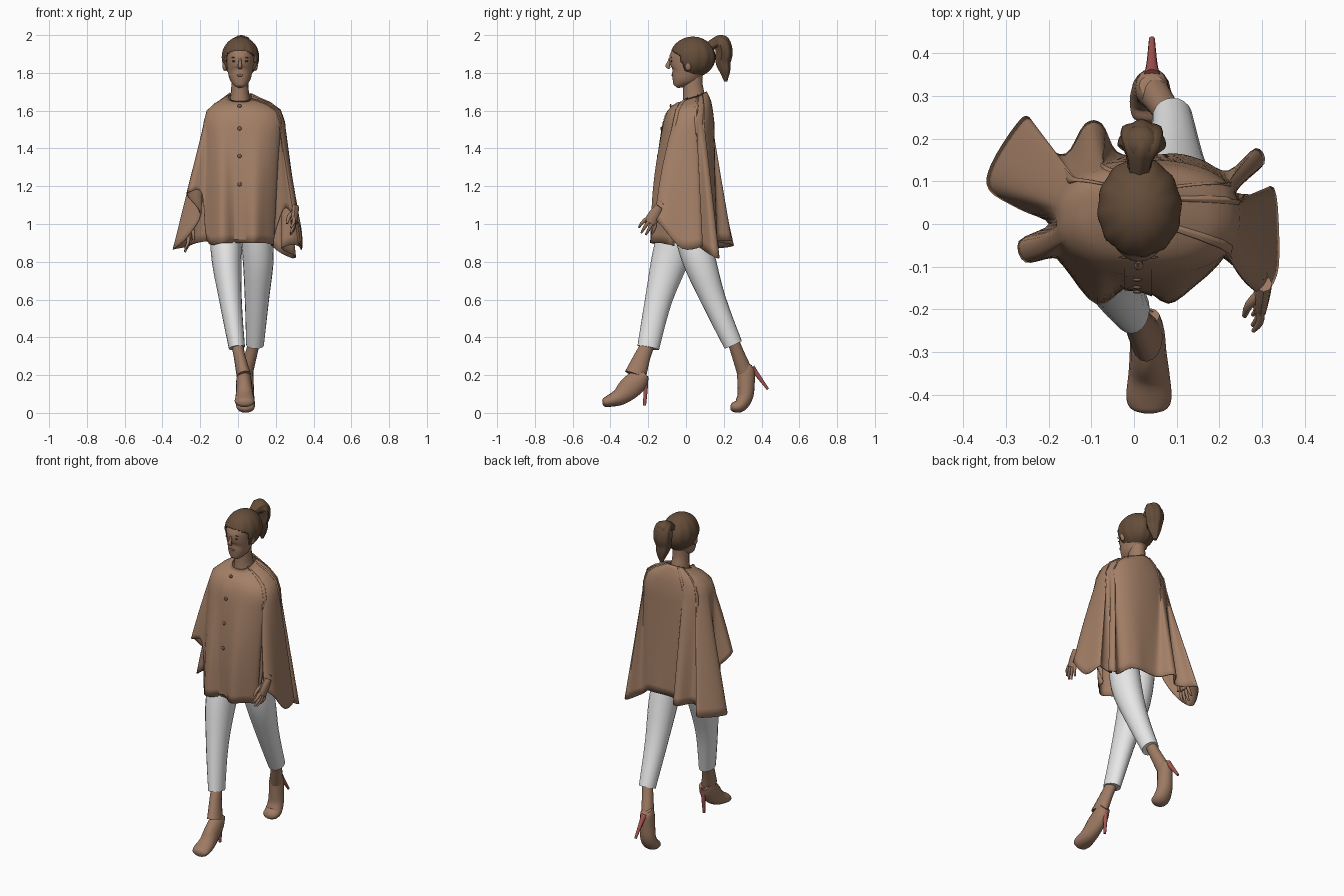
import bpy, bmesh, math
from mathutils import Vector


def material(name, rgb):
    m = bpy.data.materials.new(name)
    m.diffuse_color = (*rgb, 1)
    return m


TAN = material("tan wool", (0.37, 0.215, 0.135))
SKIN = material("skin", (0.34, 0.195, 0.125))
HAIR = material("brown hair", (0.13, 0.075, 0.042))
WHITE = material("white cotton", (0.80, 0.80, 0.80))
RED = material("red heel", (0.36, 0.09, 0.08))
DARK = material("dark brown", (0.07, 0.04, 0.03))
LIP = material("lips", (0.28, 0.11, 0.085))
BUTTON = material("brown button", (0.20, 0.115, 0.07))


def finish(name, bm, mat, angle=50):
    bmesh.ops.recalc_face_normals(bm, faces=bm.faces)
    me = bpy.data.meshes.new(name)
    bm.to_mesh(me)
    bm.free()
    ob = bpy.data.objects.new(name, me)
    bpy.context.collection.objects.link(ob)
    me.materials.append(mat)
    bpy.ops.object.select_all(action='DESELECT')
    ob.select_set(True)
    bpy.context.view_layer.objects.active = ob
    bpy.ops.object.shade_smooth_by_angle(angle=math.radians(angle))
    return ob


def spline(pts, sub, closed=False):
    """Catmull-Rom through tuples of any length."""
    n, out = len(pts), []
    for i in range(n if closed else n - 1):
        idx = [i - 1, i, i + 1, i + 2]
        p = [pts[k % n] if closed else pts[min(max(k, 0), n - 1)] for k in idx]
        for s in range(sub):
            t = s / sub
            out.append(tuple(0.5 * (2 * b + (c - a) * t + (2 * a - 5 * b + 4 * c - d) * t * t
                                    + (3 * b - a - 3 * c + d) * t ** 3) for a, b, c, d in zip(*p)))
    return out if closed else out + [tuple(pts[-1])]


def skin_rings(bm, rings, caps=True):
    rows = [[bm.verts.new(p) for p in r] for r in rings]
    n = len(rows[0])
    for r0, r1 in zip(rows, rows[1:]):
        for i in range(n):
            bm.faces.new((r0[i], r0[(i + 1) % n], r1[(i + 1) % n], r1[i]))
    if caps:
        bm.faces.new(rows[0])
        bm.faces.new(rows[-1])


def tube(name, pts, mat, sides=16, sub=4, bm=None, ripple=0.0):
    """Loft ellipses (x, y, z, half width along x, half depth) along a path."""
    path, rings = spline(pts, sub), []
    for i, p in enumerate(path):
        t = (Vector(path[min(i + 1, len(path) - 1)][:3]) - Vector(path[max(i - 1, 0)][:3])).normalized()
        side = (Vector((1, 0, 0)) - t * t.x).normalized()
        nrm = t.cross(side)
        ring = []
        for k in range(sides):
            a = 2 * math.pi * k / sides
            w = 1 + ripple * math.sin(a * 7)
            ring.append(Vector(p[:3]) + side * p[3] * w * math.cos(a) + nrm * p[4] * w * math.sin(a))
        rings.append(ring)
    own = bm is None
    bm = bm or bmesh.new()
    skin_rings(bm, rings)
    return finish(name, bm, mat) if own else None


def blob(name, loc, size, mat, seg=16):
    bm = bmesh.new()
    bmesh.ops.create_uvsphere(bm, u_segments=seg, v_segments=seg // 2, radius=1)
    for v in bm.verts:
        v.co = Vector((v.co.x * size[0] + loc[0], v.co.y * size[1] + loc[1], v.co.z * size[2] + loc[2]))
    return finish(name, bm, mat)


# Cape: neck and shoulder rings lofted down to a folded, uneven hem
hem = [(0, -.14, .90), (.08, -.187, .90), (.14, -.14, .90), (.19, -.085, .89), (.18, -.06, .90),
       (.24, -.105, 1.08), (.295, -.165, 1.04), (.335, -.12, .98), (.34, -.02, .87), (.328, .085, .88),
       (.285, .07, .89), (.235, .08, .87), (.305, .14, .83), (.285, .178, .82), (.22, .125, .85),
       (.16, .15, .90), (.10, .165, .91), (.02, .16, .91), (-.04, .17, .91), (-.075, .235, .91),
       (-.115, .235, .91), (-.16, .165, .91), (-.215, .19, .90), (-.245, .25, .89), (-.275, .235, .88),
       (-.335, .14, .87), (-.34, .08, .87), (-.27, .035, .93), (-.20, .0, 1.05), (-.27, -.04, 1.15),
       (-.255, -.09, 1.17), (-.19, -.08, 1.16), (-.165, -.10, .91), (-.085, -.19, .90)]
hem = spline(hem, 4, True)
CX, CY = .033, .015
yoke = [(.010, .045, .062, .066, 1.675, .025), (.016, .035, .095, .085, 1.662, .02),
        (.024, .028, .148, .105, 1.638, .014), (.030, .02, .196, .122, 1.60, .006), (CX, CY, .215, .135, 1.54, 0)]
rings = [[] for _ in range(len(yoke) + 14)]
for hx, hy, hz in hem:
    a = math.atan2(hy - CY, hx - CX)
    c, s = math.cos(a), math.sin(a)
    sq = lambda v: math.copysign(abs(v) ** .85, v)
    for j, (x, y, rx, ry, z, tilt) in enumerate(yoke):
        rings[j].append((x + rx * sq(c), y + ry * sq(s), z + tilt * s))
    x0, y0, z0 = rings[len(yoke) - 1][-1]
    for k in range(1, 15):
        t = k / 14
        bust = .02 * math.sin(math.pi * t) * max(0, -s)
        rings[len(yoke) - 1 + k].append((x0 + (hx - x0) * t, y0 + (hy - y0) * t - bust, z0 + (hz - z0) * t))
bm = bmesh.new()
skin_rings(bm, rings, caps=False)
cape = finish("cape", bm, TAN)
mod = cape.modifiers.new("cloth thickness", 'SOLIDIFY')
mod.thickness = .006
bpy.context.view_layer.update()


def front_y(ob, x, z):
    hit, loc, *_ = ob.ray_cast(Vector((x, -1, z)), Vector((0, 1, 0)))
    return loc.y if hit else -.1


# Button placket and buttons on the cape front
bm = bmesh.new()
strip = [[bm.verts.new((x, front_y(cape, x, z) - .004, z)) for x in (-.022, .01, .042)]
         for z in [1.63 - .0475 * i for i in range(16)]]
for r0, r1 in zip(strip, strip[1:]):
    for i in range(2):
        bm.faces.new((r0[i], r0[i + 1], r1[i + 1], r1[i]))
finish("placket", bm, TAN)
for i, z in enumerate((1.625, 1.505, 1.36, 1.21)):
    blob(f"button_{i + 1}", (.008, front_y(cape, .008, z) - .006, z), (.011, .005, .011), BUTTON, 12)

# Trousers
tube("front_trouser_leg", [(-.04, .0, 1.08, .09, .10), (-.062, -.07, .86, .083, .103),
                           (-.04, -.145, .60, .060, .072), (-.006, -.2, .345, .043, .058)], WHITE, 20)
tube("back_trouser_leg", [(.08, .0, 1.08, .08, .09), (.106, .06, .84, .083, .09),
                          (.10, .145, .60, .064, .066), (.09, .25, .36, .047, .050)], WHITE, 20)
# Ankles
tube("front_ankle", [(-.004, -.202, .36, .031, .036), (.008, -.23, .30, .031, .043), (.03, -.268, .20, .038, .058)], SKIN)
tube("back_ankle", [(.088, .25, .38, .031, .032), (.072, .272, .32, .032, .034), (.045, .31, .22, .036, .042)], SKIN)
# Shoes
tube("front_shoe", [(.03, -.215, .205, .030, .028), (.031, -.25, .175, .040, .055), (.033, -.30, .130, .043, .060),
                    (.035, -.35, .086, .048, .046), (.035, -.405, .063, .053, .032), (.035, -.432, .055, .043, .024),
                    (.035, -.442, .053, .018, .012)], SKIN)
tube("back_shoe", [(.042, .325, .262, .03, .025), (.042, .318, .235, .038, .046), (.041, .318, .16, .042, .046),
                   (.04, .314, .09, .046, .042), (.04, .287, .04, .05, .036), (.04, .25, .03, .043, .026),
                   (.04, .236, .029, .018, .012)], SKIN)
# Stiletto heels
tube("front_heel", [(.03, -.215, .195, .02, .016), (.03, -.214, .14, .013, .013), (.03, -.219, .04, .007, .008)], RED, 10)
tube("back_heel", [(.042, .348, .24, .02, .018), (.042, .375, .205, .013, .013), (.042, .434, .125, .007, .007)], RED, 10)

# Sleeved arms under the cape
tube("forward_sleeve", [(.18, .03, 1.50, .04, .045), (.222, .03, 1.28, .038, .042),
                        (.262, -.05, 1.15, .03, .032), (.29, -.125, 1.10, .024, .026)], TAN)
tube("rear_sleeve", [(-.11, .04, 1.50, .04, .045), (-.185, .09, 1.25, .038, .042),
                     (-.255, .13, 1.0, .028, .03)], TAN)


def hand(name, wrist, down, spread, thumb):
    """Palm, four fingers and a thumb in one mesh."""
    bm = bmesh.new()
    w, d, s, th = Vector(wrist), Vector(down).normalized(), Vector(spread), Vector(thumb)

    def seg(points, r):
        tube("", [(*p, *q) for p, q in zip(points, r)], None, 8, 3, bm)
    seg([w - d * .02, w + d * .03, w + d * .08], [(.02, .022), (.02, .033), (.018, .034)])
    for i in range(4):
        b = w + d * .07 + s * (i - 1.5) * .018
        ln = (.062, .08, .076, .055)[i]
        seg([b, b + d * ln * .5 + s * (i - 1.5) * .006, b + d * ln + s * (i - 1.5) * .008 + Vector((-.012, 0, 0))],
            [(.010, .010), (.009, .009), (.005, .005)])
    seg([w + d * .01, w + d * .04 + th * .035, w + d * .085 + th * .045], [(.012, .012), (.011, .011), (.006, .006)])
    finish(name, bm, SKIN)


hand("forward_hand", (.302, -.15, 1.075), (-.08, -.5, -.85), (0, .86, -.5), (-.8, -.5, 0))
hand("rear_hand", (-.255, .13, 1.0), (-.1, 0, -1), (0, 1, 0), (.6, -.6, 0))

# Neck and head
tube("neck", [(.010, .045, 1.63, .060, .064), (.010, .042, 1.68, .05, .058), (.010, .036, 1.74, .045, .052),
              (.010, .035, 1.82, .045, .055)], SKIN)
head = tube("head", [(.011, -.055, 1.728, .018, .014), (.011, -.046, 1.74, .034, .029), (.011, -.028, 1.765, .052, .056),
                     (.011, -.004, 1.80, .064, .085), (.011, .015, 1.86, .074, .106), (.011, .022, 1.91, .076, .096),
                     (.011, .03, 1.955, .05, .065), (.011, .03, 1.972, .02, .03)], SKIN, 24)
bpy.context.view_layer.update()
tube("nose", [(.011, -.084, 1.876, .006, .008), (.011, -.091, 1.852, .008, .010), (.011, -.097, 1.836, .011, .012),
              (.011, -.086, 1.824, .009, .006)], SKIN, 10)
for side, sx in (("right", -1), ("left", 1)):
    x = .011 + sx * .031
    blob(f"{side}_eye", (x, front_y(head, x, 1.862), 1.862), (.012, .003, .0045), DARK, 12)
    blob(f"{side}_eyebrow", (x, front_y(head, x, 1.882), 1.882), (.016, .003, .0025), HAIR, 12)
    blob(f"{side}_ear", (.011 + sx * .08, .012, 1.838), (.014, .018, .028), SKIN, 12)
blob("mouth", (.011, front_y(head, .011, 1.787), 1.787), (.018, .004, .006), LIP, 12)

# Hair cap, trimmed along the hairline, with combed ridges
bm = bmesh.new()
bmesh.ops.create_uvsphere(bm, u_segments=64, v_segments=48, radius=1)
for v in bm.verts:
    az = math.atan2(v.co.y, v.co.x)
    k = 1 + .018 * math.sin(az * 12) * (1 - v.co.z ** 2)
    v.co = Vector((.013 + .098 * k * v.co.x, .036 + .119 * k * v.co.y, 1.884 + .108 * v.co.z))


def on_face(p):
    return p.z < 1.922 - 4 * (p.x - .011) ** 2 and p.y < .0 - (p.z - 1.79) * .34


bmesh.ops.delete(bm, geom=[f for f in bm.faces if on_face(f.calc_center_median())], context='FACES')
hair = finish("hair_cap", bm, HAIR)
mod = hair.modifiers.new("hair thickness", 'SOLIDIFY')
mod.thickness = .012
# Ponytail
tube("ponytail", [(.012, .12, 1.935, .025, .025), (.014, .155, 1.955, .032, .03), (.018, .187, 1.957, .052, .042),
                  (.018, .20, 1.91, .054, .044), (.016, .195, 1.86, .045, .04), (.02, .205, 1.81, .032, .028),
                  (.02, .21, 1.755, .008, .008)], HAIR, 28, 4, ripple=.07)
blob("ponytail_crown", (.016, .19, 1.965), (.042, .042, .035), HAIR)
